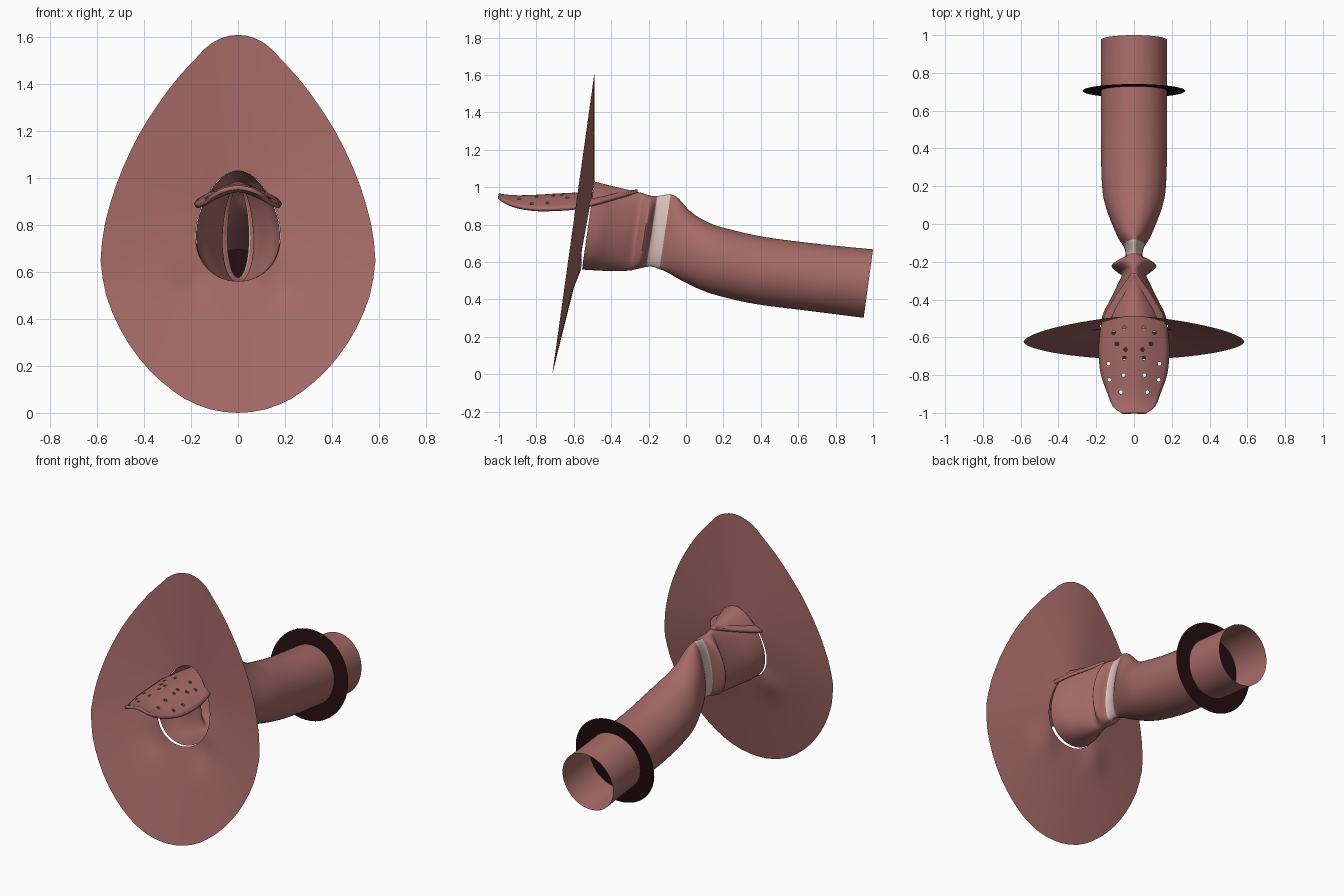
import bpy, bmesh
from math import sin, cos, pi, radians
from mathutils import Matrix, Vector

cube = bpy.data.objects.get("Cube")
if cube:
    bpy.data.objects.remove(cube, do_unlink=True)


def material(name, rgb):
    m = bpy.data.materials.new(name)
    m.use_nodes = True
    m.diffuse_color = (*rgb, 1)
    bsdf = m.node_tree.nodes["Principled BSDF"]
    bsdf.inputs["Base Color"].default_value = (*rgb, 1)
    bsdf.inputs["Roughness"].default_value = 0.8
    return m


flesh = material("flesh pink", (0.38, 0.145, 0.135))
pale = material("pale fold", (0.68, 0.53, 0.48))
dark = material("dark maroon", (0.017, 0.004, 0.005))


def finish(name, bm, mats, smooth=True):
    me = bpy.data.meshes.new(name)
    bm.to_mesh(me)
    bm.free()
    for m in mats:
        me.materials.append(m)
    ob = bpy.data.objects.new(name, me)
    bpy.context.collection.objects.link(ob)
    bpy.ops.object.select_all(action='DESELECT')
    ob.select_set(True)
    bpy.context.view_layer.objects.active = ob
    if smooth:
        bpy.ops.object.shade_smooth_by_angle(angle=radians(50))
    return ob


def resample(rows, steps):
    """Catmull-Rom interpolation of rows of numbers."""
    out = []
    n = len(rows)
    for i in range(n - 1):
        a, b, c, d = (rows[min(max(j, 0), n - 1)] for j in range(i - 1, i + 3))
        for s in range(steps):
            t = s / steps
            out.append([q + 0.5 * t * (r - p + t * (2*p - 5*q + 4*r - e + t * (3*(q - r) + e - p)))
                        for p, q, r, e in zip(a, b, c, d)])
    return out + [list(rows[-1])]


def loft(rings, closed=True):
    bm = bmesh.new()
    vs = [[bm.verts.new(p) for p in ring] for ring in rings]
    n = len(rings[0])
    for a, b in zip(vs, vs[1:]):
        for j in range(n if closed else n - 1):
            k = (j + 1) % n
            bm.faces.new((a[j], a[k], b[k], b[j]))
    return bm


SEG = 64
ANGLES = [2 * pi * i / SEG for i in range(SEG)]


def section(y, zt, zb, w, taper, lean):
    """Leaning oval ring, pointed at the top when tapered."""
    mid, half = (zt + zb) / 2, (zt - zb) / 2
    return [(w * sin(t) * (1 - taper * cos(t)), y + lean * cos(t), mid + half * cos(t))
            for t in ANGLES]


# Airway tube: mid y, top z, bottom z, half width, taper, lean
stations = [
    (-.523, 1.03, .56, .175, .2, .033),
    (-.46, 1.015, .556, .157, .2, .032),
    (-.40, 1.0, .553, .125, .2, .03),
    (-.32, .982, .552, .087, .2, .03),
    (-.268, .97, .555, .065, .15, .03),
    (-.245, .962, .56, .09, .1, .03),
    (-.22, .955, .565, .118, .1, .03),
    (-.2, .952, .57, .09, .1, .03),
    (-.183, .953, .574, .052, .1, .03),
    (-.15, .958, .575, .045, .1, .03),
    (-.112, .961, .562, .055, .1, .03),
    (-.07, .94, .545, .082, .1, .03),
    (0, .865, .505, .115, .05, .03),
    (.1, .808, .455, .152, 0, .028),
    (.2, .777, .42, .169, 0, .026),
    (.4, .733, .375, .175, 0, .025),
    (.7, .695, .337, .175, 0, .025),
    (.975, .668, .302, .175, 0, .025),
]
rows = resample(stations, 4)
bm = loft([section(*r) for r in rows])
bm.faces.ensure_lookup_table()
for i, f in enumerate(bm.faces):
    if -.185 < rows[i // SEG][0] < -.113:
        f.material_index = 1
bmesh.ops.recalc_face_normals(bm, faces=bm.faces)
finish("airway_tube", bm, [flesh, pale])

# Egg shaped wall with a hole for the tube mouth
WIDTH = [(-1, .61), (-.875, .59), (-.625, .602), (-.4, .607), (-.19, .596), (0, .566),
         (.25, .522), (.5, .473), (.75, .41), (.875, .37), (1, .39)]


def width(c):
    for (a, p), (b, q) in zip(WIDTH, WIDTH[1:]):
        if c <= b:
            return p + (q - p) * (c - a) / (b - a)
    return WIDTH[-1][1]


outer = []
for t in ANGLES:
    z = .804 + .804 * cos(t)
    outer.append(Vector((width(cos(t)) * sin(t), -.715 + .14 * z, z)))
inner = [Vector(p) for p in section(-.533, 1.03, .56, .177, .2, .043)]
rings = [[p.lerp(q, s / 8) for p, q in zip(inner, outer)] for s in range(9)]
# soft dents low on either side of the hole
for ring in rings[1:-1]:
    for p in ring:
        d = (abs(p.x) - .17) ** 2 + (p.z - .56) ** 2
        p.y += .02 * 2.718 ** (-d / .006)
bm = loft(rings)
bmesh.ops.recalc_face_normals(bm, faces=bm.faces)
if sum(f.normal.y for f in bm.faces) > 0:
    bmesh.ops.reverse_faces(bm, faces=bm.faces)
finish("throat_wall", bm, [flesh])

# Arched flap over the mouth: y, half width, crest z, edge drop
flap_rows = resample([
    (-1, .065, .968, .012), (-.97, .11, .962, .03), (-.9, .14, .957, .055),
    (-.8, .175, .96, .073), (-.7, .187, .966, .078), (-.6, .184, .971, .076),
    (-.5, .165, .975, .06), (-.4, .11, .978, .035), (-.32, .055, .982, .015),
    (-.26, .015, .988, .002)], 3)
ACROSS = [i / 8 - 1 for i in range(17)]
bm = loft([[(w * u, y, z - drop * abs(u) ** 1.6) for u in ACROSS]
           for y, w, z, drop in flap_rows], closed=False)
bmesh.ops.recalc_face_normals(bm, faces=bm.faces)
if sum(f.normal.z for f in bm.faces) < 0:
    bmesh.ops.reverse_faces(bm, faces=bm.faces)
flap = finish("flap", bm, [flesh])
solid = flap.modifiers.new("thickness", 'SOLIDIFY')
solid.thickness = .018
solid.offset = -1

# Small pits through the flap
bm = bmesh.new()
for x, y in [(.052, -.55), (.108, -.575), (.09, -.635), (.045, -.665), (.052, -.71),
             (.135, -.74), (.055, -.8), (.13, -.825), (.07, -.89)]:
    for side in (-1, 1):
        bmesh.ops.create_cone(bm, cap_ends=True, segments=8, radius1=.01, radius2=.01, depth=.4,
                              matrix=Matrix.Translation((side * x, y, .93)))
cutter = finish("pit_cutter", bm, [flesh], smooth=False)
cutter.hide_render = True
cut = flap.modifiers.new("pits", 'BOOLEAN')
cut.operation = 'DIFFERENCE'
cut.solver = 'EXACT'
cut.object = cutter
bpy.context.view_layer.objects.active = flap
for name in ("thickness", "pits"):
    bpy.ops.object.modifier_apply(modifier=name)
bpy.data.objects.remove(cutter, do_unlink=True)

# Flat dark disc across the rear of the tube
bm = bmesh.new()
bmesh.ops.create_circle(bm, cap_ends=True, segments=48, radius=.272,
                        matrix=Matrix.Translation((0, .705, .517)) @ Matrix.Rotation(radians(82.4), 4, 'X'))
finish("rear_disc", bm, [dark], smooth=False)
